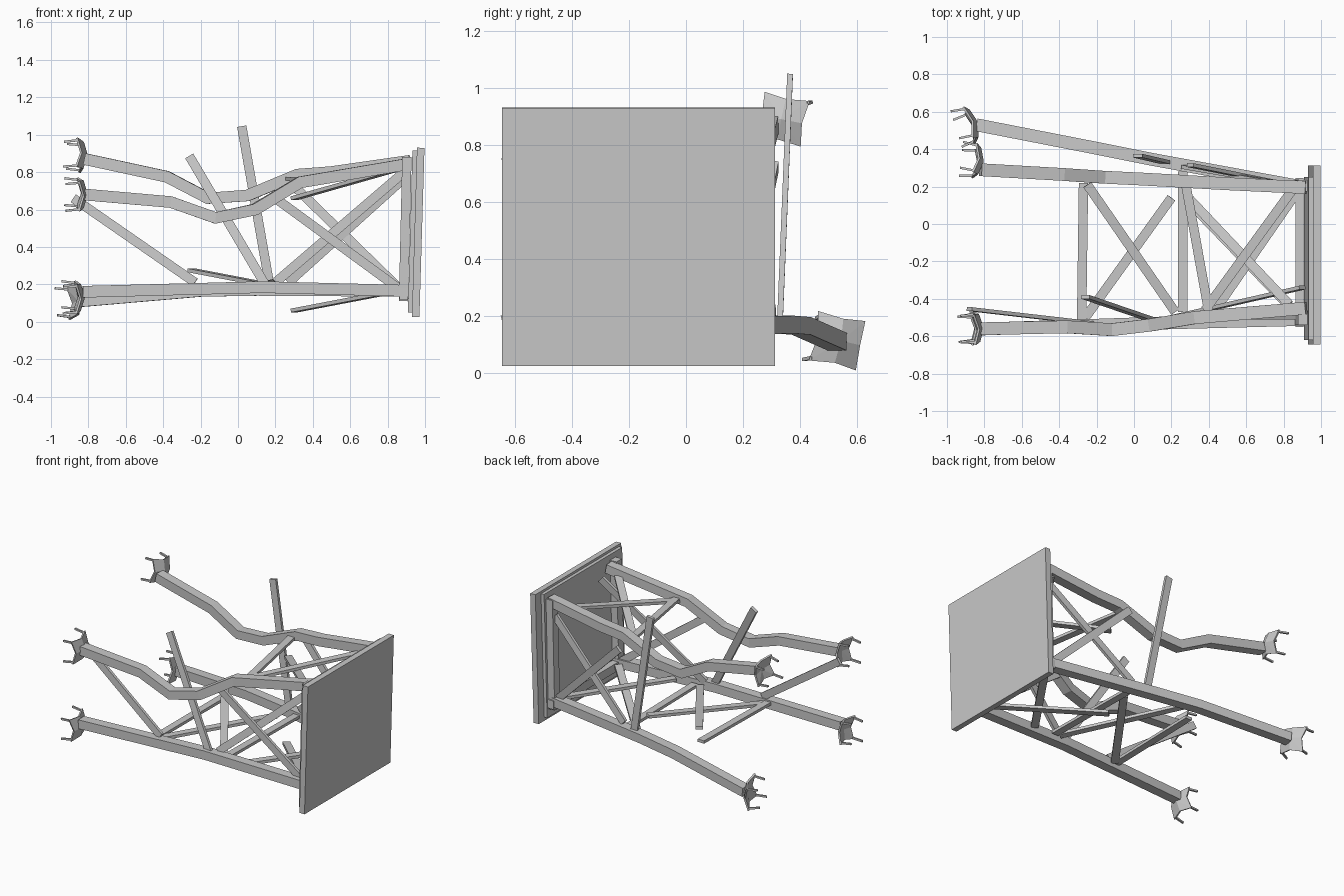
import bpy, bmesh, math
from mathutils import Vector, Matrix

cube = bpy.data.objects.get("Cube")
if cube:
    bpy.data.objects.remove(cube, do_unlink=True)

steel = bpy.data.materials.new("weathered_grey")
steel.use_nodes = True
GREY = (0.58, 0.58, 0.58, 1)
steel.diffuse_color = GREY
steel.node_tree.nodes["Principled BSDF"].inputs["Base Color"].default_value = GREY

X, Y, Z = Vector((1, 0, 0)), Vector((0, 1, 0)), Vector((0, 0, 1))


def finish(name, bm):
    bmesh.ops.recalc_face_normals(bm, faces=bm.faces)
    mesh = bpy.data.meshes.new(name)
    bm.to_mesh(mesh)
    bm.free()
    mesh.materials.append(steel)
    obj = bpy.data.objects.new(name, mesh)
    bpy.context.collection.objects.link(obj)


def add_beam(bm, path, width, depth, normal):
    """Sweep a rectangular section along a path; depth lies along normal."""
    pts = [Vector(p) for p in path]
    rings = []
    for i, p in enumerate(pts):
        along = (pts[min(i + 1, len(pts) - 1)] - pts[max(i - 1, 0)]).normalized()
        side = along.cross(normal).normalized() * width / 2
        up = side.cross(along).normalized() * depth / 2
        rings.append([bm.verts.new(p + a * side + b * up)
                      for a, b in ((1, 1), (1, -1), (-1, -1), (-1, 1))])
    for r, s in zip(rings, rings[1:]):
        for k in range(4):
            bm.faces.new((r[k], r[(k + 1) % 4], s[(k + 1) % 4], s[k]))
    bm.faces.new(rings[0])
    bm.faces.new(rings[-1])


def beam(name, path, width, depth, normal):
    bm = bmesh.new()
    add_beam(bm, path, width, depth, normal)
    finish(name, bm)


# Toppled platform: deck, backing plate and the frame the legs bolt to
beam("platform_deck", [(.95, -.166, .025), (.977, -.166, .93)], .957, .04, X)
beam("platform_backing", [(.921, -.185, .05), (.945, -.185, .915)], .87, .025, X)
for side, y in (("front", -.51), ("back", .205)):
    beam(f"frame_post_{side}", [(.885, y, .11), (.903, y, .88)], .06, .05, X)
beam("frame_rail_lower", [(.885, -.55, .15), (.885, .245, .15)], .06, .045, X)

# Four legs, the upper pair buckled
legs = {
    "front_lower": [(.92, -.51, .165), (.13, -.53, .185), (-.83, -.562, .16)],
    "back_lower": [(.92, .195, .165), (.1, .345, .17), (-.2, .405, .165),
                   (-.84, .53, .11)],
    "front_upper": [(.92, -.45, .845), (.33, -.5, .745), (.09, -.54, .6),
                    (-.12, -.565, .555), (-.36, -.55, .64), (-.82, -.56, .68)],
    "back_upper": [(.92, .195, .86), (.5, .215, .8), (.32, .225, .787),
                   (.05, .24, .675), (-.16, .25, .66), (-.38, .265, .775),
                   (-.82, .29, .87)],
}
for name, path in legs.items():
    beam(f"leg_{name}", path, .068, .062, Z)


# Torn footing at each leg end: a flared four-pointed plate with straight rods
def foot(name, centre, turn, reach, tip):
    bm = bmesh.new()
    place = Matrix.Translation(centre) @ Matrix.Rotation(tip, 4, "Z") \
        @ Matrix.Rotation(turn, 4, "X")
    outline = []
    for k in range(8):
        a = math.pi / 4 * k
        corner = k % 2
        r = reach if corner else reach * .63
        outline.append(Vector((-.035 if corner else -.01,
                               r * math.cos(a), r * math.sin(a))))
    front = [bm.verts.new(place @ p) for p in outline]
    back = [bm.verts.new(place @ (p * .95 - X * .012)) for p in outline]
    hub = bm.verts.new(place @ Vector((.012, 0, 0)))
    cup = bm.verts.new(place @ Vector((-.012, 0, 0)))
    for k in range(8):
        n = (k + 1) % 8
        bm.faces.new((front[k], front[n], hub))
        bm.faces.new((back[n], back[k], cup))
        bm.faces.new((front[k], back[k], back[n], front[n]))
    for k in (1, 3, 5, 7):
        p = outline[k] * .85
        spread = Vector((0, p.y, p.z)) * (.12 if k % 4 == 1 else -.12)
        end = p + spread - X * .08
        add_beam(bm, [place @ p, place @ end], .012, .012, Z)
    finish(f"foot_{name}", bm)


foot("front_lower", (-.83, -.558, .13), .12, .115, .05)
foot("back_lower", (-.845, .54, .113), -.2, .125, .3)
foot("front_upper", (-.815, -.555, .68), .1, .118, .05)
foot("back_upper", (-.815, .335, .89), -.2, .115, -.12)

# Flat bracing straps, many snapped loose at one end
braces = {
    "front": (Y, [
        ((-.88, -.455, .66), (-.23, -.53, .21)),
        ((-.26, -.39, .885), (.15, -.53, .19)),
        ((.9, -.34, .81), (.2, -.5, .21)),
        ((.2, -.5, .66), (.87, -.5, .17))]),
    "back": (Y, [
        ((.02, .365, 1.045), (.17, .33, .19)),
        ((.88, .2, .76), (.27, .305, .21)),
        ((.3, .315, .725), (.87, .2, .17))]),
    "top": (Z, [
        ((.27, .25, .765), (.4, -.47, .755)),
        ((.86, .2, .82), (.38, -.46, .75)),
        ((.3, .13, .66), (.83, -.43, .81))]),
    "bottom": (Z, [
        ((-.27, .22, .19), (-.28, -.51, .185)),
        ((-.25, .21, .275), (.22, -.47, .185)),
        ((.2, .14, .215), (-.26, -.5, .18)),
        ((.26, .28, .175), (.26, -.47, .185)),
        ((.3, .11, .06), (.85, -.46, .165)),
        ((.87, .17, .175), (.42, -.48, .18))]),
}
for face, (normal, straps) in braces.items():
    for i, ends in enumerate(straps, 1):
        beam(f"{face}_brace_{i}", ends, .05, .02, normal)
